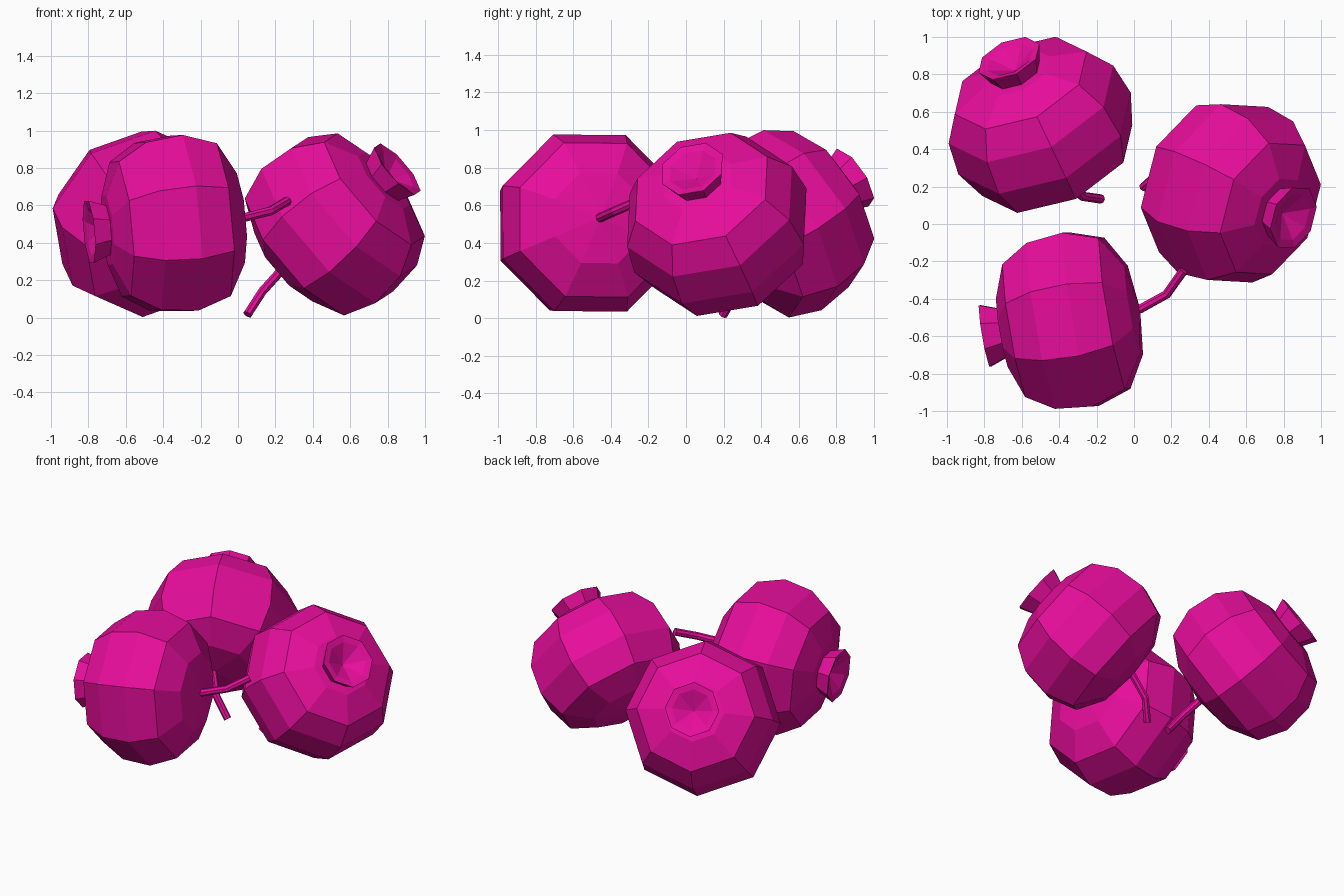
import bpy, bmesh, math
from mathutils import Vector, Matrix

if "Cube" in bpy.data.objects:
    bpy.data.objects.remove(bpy.data.objects["Cube"])

SIDES = 8
mat = bpy.data.materials.new("berry_magenta")
mat.diffuse_color = (0.80, 0.004, 0.33, 1)
mat.use_nodes = True
mat.node_tree.nodes["Principled BSDF"].inputs["Base Color"].default_value = mat.diffuse_color

# (radius, height along the berry axis): stem end -> crown end
BODY = [(0, -0.385), (0.26, -0.35), (0.444, -0.245), (0.51, -0.06),
        (0.487, 0.14), (0.39, 0.29), (0.20, 0.362), (0, 0.37)]
CROWN = [(0, 0.34), (0.135, 0.345), (0.18, 0.46), (0.135, 0.45), (0, 0.375)]
# stem path: (sideways bend, height)
STEM = [(0, -0.33), (0, -0.385), (0.057, -0.54), (0.175, -0.655)]


def finish(name, bm, frame):
    bmesh.ops.recalc_face_normals(bm, faces=bm.faces)
    mesh = bpy.data.meshes.new(name)
    bm.to_mesh(mesh)
    bm.free()
    mesh.materials.append(mat)
    ob = bpy.data.objects.new(name, mesh)
    ob.matrix_world = frame
    bpy.context.collection.objects.link(ob)


def skin(bm, rings):
    for a, b in zip(rings, rings[1:]):
        n = max(len(a), len(b))
        for i in range(n):
            j = (i + 1) % n
            quad = [a[i % len(a)], a[j % len(a)], b[j % len(b)], b[i % len(b)]]
            bm.faces.new(list(dict.fromkeys(quad)))


def lathe(name, profile, frame):
    bm = bmesh.new()
    rings = []
    for r, z in profile:
        n = SIDES if r else 1
        rings.append([bm.verts.new((r * math.cos(math.tau * i / n),
                                    r * math.sin(math.tau * i / n), z)) for i in range(n)])
    skin(bm, rings)
    finish(name, bm, frame)


def stem(name, path, radius, frame):
    bm = bmesh.new()
    pts = [Vector((x, 0, z)) for x, z in path]
    rings = []
    for k, p in enumerate(pts):
        t = (pts[min(k + 1, len(pts) - 1)] - pts[max(k - 1, 0)]).normalized()
        side = Vector((0, 1, 0))
        up = t.cross(side)
        rings.append([bm.verts.new(p + radius * (side * math.cos(math.tau * i / 8)
                                                 + up * math.sin(math.tau * i / 8)))
                      for i in range(8)])
    skin(bm, rings)
    bm.faces.new(rings[0])
    bm.faces.new(rings[-1])
    finish(name, bm, frame)


# each berry: centre, crown direction, stem bend direction
BERRIES = {
    "front": ((-0.345, -0.52, 0.50), (-0.98, -0.17, -0.09), (0, 0.924, 0.383)),
    "right": ((0.52, 0.165, 0.505), (0.723, -0.287, 0.628), (0, -0.093, -0.048)),
    "back": ((-0.50, 0.53, 0.51), (-0.366, 0.774, 0.516), (0.068, 0.089, -0.086)),
}
for label, (centre, axis, bend) in BERRIES.items():
    z = Vector(axis).normalized()
    x = Vector(bend)
    x = (x - z * x.dot(z)).normalized()
    rot = Matrix((x, z.cross(x), z)).transposed().to_4x4()
    frame = Matrix.Translation(centre) @ rot
    lathe(label + "_berry_body", BODY, frame)
    lathe(label + "_berry_crown", CROWN, frame)
    stem(label + "_berry_stem", STEM, 0.025, frame)
